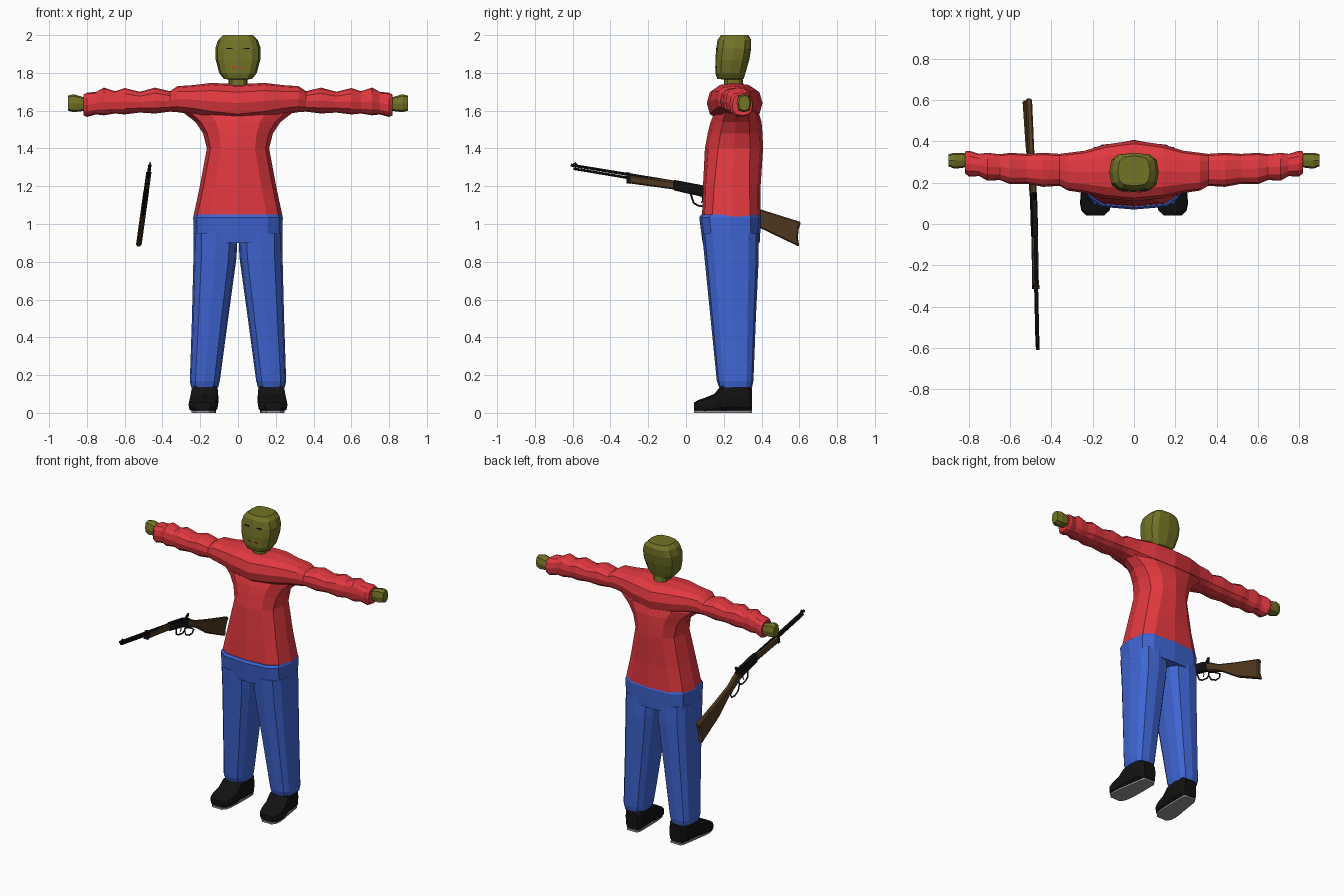
import bpy, bmesh, math
from mathutils import Vector

if "Cube" in bpy.data.objects:
    bpy.data.objects.remove(bpy.data.objects["Cube"])

COL = {"skin": (0.17, 0.17, 0.02), "shirt": (0.75, 0.04, 0.05), "denim": (0.05, 0.13, 0.65),
       "black": (0.006, 0.006, 0.006), "wood": (0.09, 0.045, 0.015), "grey": (0.3, 0.3, 0.3),
       "red": (0.7, 0.02, 0.02)}
MATS = {}
for key, c in COL.items():
    MATS[key] = bpy.data.materials.new(key)
    MATS[key].diffuse_color = (*c, 1)


def finish(name, bm, mat, mirror=False, bevel=0):
    bmesh.ops.recalc_face_normals(bm, faces=bm.faces)
    me = bpy.data.meshes.new(name)
    bm.to_mesh(me)
    bm.free()
    me.materials.append(MATS[mat])
    ob = bpy.data.objects.new(name, me)
    bpy.context.collection.objects.link(ob)
    if bevel:
        b = ob.modifiers.new("bevel", "BEVEL")
        b.width = bevel
        b.segments = 1
    if mirror:
        ob.modifiers.new("mirror", "MIRROR")
    return ob


def loft(name, rings, mat, mirror=False):
    bm = bmesh.new()
    rows = [[bm.verts.new(p) for p in r] for r in rings]
    n = len(rows[0])
    for a, b in zip(rows, rows[1:]):
        for i in range(n):
            j = (i + 1) % n
            bm.faces.new((a[i], a[j], b[j], b[i]))
    bm.faces.new(rows[0])
    bm.faces.new(rows[-1])
    return finish(name, bm, mat, mirror)


def ring(axis, pos, a0, a1, b0, b1, p=3.0, n=12):
    """Rounded-box section across an axis, given its extents on the other two axes."""
    pts = []
    for i in range(n):
        t = math.tau * i / n
        c, s = math.cos(t), math.sin(t)
        u = (a0 + a1) / 2 + (a1 - a0) / 2 * math.copysign(abs(c) ** (2 / p), c)
        v = (b0 + b1) / 2 + (b1 - b0) / 2 * math.copysign(abs(s) ** (2 / p), s)
        pts.append({"x": (pos, u, v), "y": (u, pos, v), "z": (u, v, pos)}[axis])
    return pts


def box(name, centre, size, mat, mirror=False):
    (x, y, z), (a, b, c) = centre, [s / 2 for s in size]
    loft(name, [[(x - a, y - b, k), (x + a, y - b, k), (x + a, y + b, k), (x - a, y + b, k)]
                for k in (z - c, z + c)], mat, mirror)


# Head and neck: z, half width, front, back
head = [(1.70, .05, .20, .31), (1.765, .05, .20, .30), (1.768, .075, .165, .305),
        (1.80, .10, .155, .315), (1.87, .118, .155, .335), (1.93, .12, .16, .345),
        (1.975, .105, .167, .345), (2.0, .078, .185, .33)]
loft("head", [ring("z", z, -w, w, f, b) for z, w, f, b in head], "skin")
box("eye", (.045, .164, 1.93), (.03, .012, .005), "black", True)
box("mouth_mark", (.025, .159, 1.83), (.016, .012, .008), "red", True)

# Torso: z, half width, front, back, squareness
torso = [(1.04, .236, .085, .395, 3.2), (1.2, .202, .09, .395, 2.8), (1.4, .165, .10, .408, 2.3),
         (1.48, .185, .115, .405, 2.2), (1.54, .225, .13, .40, 2.1), (1.59, .29, .15, .385, 2),
         (1.62, .33, .19, .36, 2)]
loft("shirt_body", [ring("z", z, -w, w, f, b, p) for z, w, f, b, p in torso], "shirt")

# Yoke and creased sleeves, one sweep across the shoulders: x, front, back, bottom, top
arm = [(0, .11, .405, 1.54, 1.74), (.14, .125, .385, 1.555, 1.747), (.24, .15, .355, 1.58, 1.735),
       (.32, .162, .345, 1.592, 1.73), (.36, .185, .34, 1.595, 1.703), (.44, .18, .345, 1.585, 1.722),
       (.52, .195, .34, 1.59, 1.70), (.60, .193, .345, 1.58, 1.72), (.65, .213, .338, 1.585, 1.703),
       (.71, .21, .345, 1.575, 1.722), (.75, .232, .34, 1.58, 1.70), (.80, .23, .355, 1.567, 1.695),
       (.818, .245, .352, 1.575, 1.685)]
full = [(-a[0], *a[1:]) for a in reversed(arm[1:])] + arm
loft("shirt_sleeves", [ring("x", *a, p=2.5) for a in full], "shirt")

# Hands
loft("hand", [ring("x", *h, n=8) for h in [(.79, .285, .335, 1.60, 1.665), (.83, .272, .345, 1.597, 1.675),
     (.87, .268, .345, 1.592, 1.687), (.90, .28, .338, 1.60, 1.68)]], "skin", True)

# Trousers: hips then mirrored legs
loft("trouser_hips", [ring("z", z, -w, w, f, b, 3.4) for z, w, f, b in
     [(1.05, .232, .08, .392), (1.035, .237, .07, .398), (.90, .236, .088, .39)]], "denim")
legs = [(.95, .002, .235, .085, .385), (.82, .008, .236, .098, .385), (.5, .052, .244, .13, .37),
        (.17, .096, .255, .163, .357), (.135, .105, .248, .175, .35)]
loft("trouser_leg", [ring("z", *r, p=3) for r in legs], "denim", True)

# Shoes: y, centre x, half width, bottom, top
shoe = [(.35, .165, .045, .015, .13), (.33, .166, .06, .005, .155), (.25, .172, .068, .008, .165),
        (.19, .177, .073, .01, .15), (.15, .181, .077, .006, .10), (.10, .185, .077, .005, .08),
        (.065, .187, .068, .008, .068), (.042, .188, .045, .015, .055)]
loft("shoe", [ring("y", y, c - w, c + w, a, b, 4) for y, c, w, a, b in shoe], "black", True)
edge = [(c - w * .8, y) for y, c, w, a, b in shoe] + [(c + w * .8, y) for y, c, w, a, b in reversed(shoe)]
loft("sole", [[(x, y, z) for x, y in edge] for z in (0, .012)], "grey", True)


# Rifle: side profiles in (y, z), leaning sideways with height
def lean(y, z, dx=0):
    return Vector((-.467 + .138 * (z - 1.31) + dx, y, z))


def slab(name, profile, half, mat, bevel=.004):
    bm = bmesh.new()
    n = len(profile)
    l, r = [[bm.verts.new(lean(y, z, d)) for y, z in profile] for d in (-half, half)]
    for i in range(n):
        j = (i + 1) % n
        bm.faces.new((l[i], l[j], r[j], r[i]))
    bm.faces.new(l)
    bm.faces.new(r)
    finish(name, bm, mat, bevel=bevel)


def rod(name, path, radius, mat):
    cu = bpy.data.curves.new(name, "CURVE")
    cu.dimensions = "3D"
    cu.bevel_depth = radius
    cu.bevel_resolution = 1
    cu.use_fill_caps = True
    sp = cu.splines.new("POLY")
    sp.points.add(len(path) - 1)
    for p, (y, z) in zip(sp.points, path):
        p.co = (*lean(y, z), 1)
    sp.use_smooth = False
    cu.materials.append(MATS[mat])
    bpy.context.collection.objects.link(bpy.data.objects.new(name, cu))


slab("rifle_stock", [(.13, 1.187), (.18, 1.165), (.24, 1.13), (.39, 1.079), (.61, 1.01), (.597, .975),
     (.592, .93), (.60, .879), (.39, .98), (.25, 1.077), (.13, 1.13)], .015, "wood", .007)
slab("rifle_receiver", [(-.065, 1.234), (.10, 1.203), (.155, 1.182), (.15, 1.125), (.09, 1.143),
     (-.065, 1.178)], .014, "black")
slab("rifle_forearm", [(-.30, 1.258), (-.06, 1.227), (-.06, 1.182), (-.30, 1.215)], .014, "wood", .007)
rod("rifle_barrel", [(-.61, 1.312), (-.06, 1.222)], .009, "black")
rod("rifle_magazine_tube", [(-.595, 1.293), (-.06, 1.203)], .008, "black")
slab("rifle_barrel_band", [(-.315, 1.275), (-.295, 1.271), (-.295, 1.212), (-.315, 1.216)], .014, "black", 0)
slab("rifle_front_sight", [(-.60, 1.318), (-.585, 1.328), (-.57, 1.312)], .003, "black", 0)
slab("rifle_hammer", [(.115, 1.195), (.14, 1.218), (.155, 1.215), (.145, 1.18)], .004, "black", 0)
rod("rifle_trigger", [(.085, 1.15), (.088, 1.125), (.08, 1.112)], .003, "black")
rod("rifle_lever", [(.025, 1.16), (.04, 1.112), (.065, 1.097), (.11, 1.09), (.13, 1.102), (.135, 1.125)],
    .005, "black")
rod("rifle_lever_loop", [(.13, 1.10), (.15, 1.065), (.19, 1.045), (.225, 1.047), (.235, 1.068),
    (.20, 1.092), (.135, 1.122)], .005, "black")

for m in bpy.data.materials:
    if m.users and not m.is_grease_pencil:
        m.use_nodes = True
        m.node_tree.nodes["Principled BSDF"].inputs["Base Color"].default_value = m.diffuse_color
